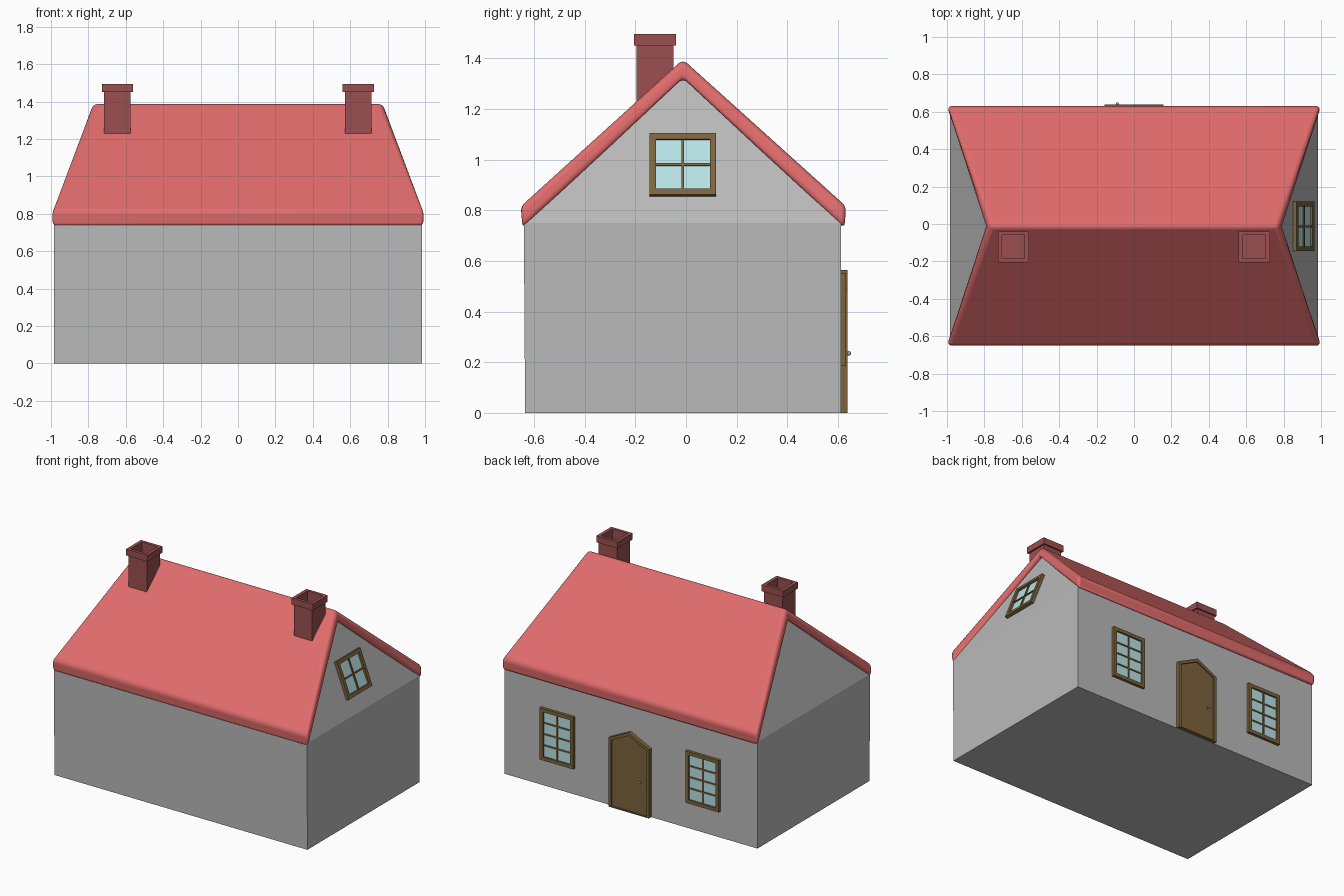
import bpy, bmesh, math
from mathutils import Matrix, Vector

if "Cube" in bpy.data.objects:
    bpy.data.objects.remove(bpy.data.objects["Cube"])


def material(name, rgb):
    m = bpy.data.materials.new(name)
    m.diffuse_color = (*rgb, 1)
    m.use_nodes = True
    m.node_tree.nodes["Principled BSDF"].inputs["Base Color"].default_value = m.diffuse_color
    return m


WALL = material("grey plaster", (0.49, 0.49, 0.49))
ROOF = material("red roof", (0.75, 0.15, 0.15))
BRICK = material("dark red brick", (0.33, 0.078, 0.078))
WOOD = material("brown wood", (0.205, 0.127, 0.045))
GLASS = material("pale blue glass", (0.52, 0.82, 0.86))
METAL = material("grey metal", (0.40, 0.40, 0.40))


def finish(name, bm, mat, matrix=Matrix()):
    bmesh.ops.recalc_face_normals(bm, faces=bm.faces)
    me = bpy.data.meshes.new(name)
    bm.to_mesh(me)
    bm.free()
    me.transform(matrix)
    me.materials.append(mat)
    ob = bpy.data.objects.new(name, me)
    bpy.context.collection.objects.link(ob)
    return ob


def add_box(bm, lo, hi):
    lo, hi = Vector(lo), Vector(hi)
    bmesh.ops.create_cube(bm, size=1, matrix=Matrix.Translation((lo + hi) / 2)
                          @ Matrix.Diagonal((*(hi - lo), 1)))


def add_prism(bm, pts, z0, z1):
    f = bm.faces.new([bm.verts.new((x, y, z0)) for x, y in pts])
    ext = bmesh.ops.extrude_face_region(bm, geom=[f], use_keep_orig=True)
    new = [v for v in ext["geom"] if isinstance(v, bmesh.types.BMVert)]
    bmesh.ops.translate(bm, verts=new, vec=(0, 0, z1 - z0))


def add_ring(bm, outer, inner, z0, z1):
    """Closed frame between two outlines with matching corners."""
    rows = [[bm.verts.new((x, y, z)) for x, y in pts]
            for pts, z in ((outer, z0), (outer, z1), (inner, z1), (inner, z0))]
    n = len(outer)
    for r in range(4):
        a, b = rows[r], rows[(r + 1) % 4]
        for i in range(n):
            j = (i + 1) % n
            bm.faces.new((a[i], a[j], b[j], b[i]))


def rect(w, h):
    return [(-w, -h), (w, -h), (w, h), (-w, h)]


def wall_frame(origin, up, out):
    """Local x runs along the wall, y up it, z out of it."""
    up, out = Vector(up).normalized(), Vector(out).normalized()
    m = Matrix((up.cross(out), up, out)).transposed().to_4x4()
    return Matrix.Translation(origin) @ m


# House body with inward-leaning gables
LEAN, BACK = 0.39, 0.612
bm = bmesh.new()
loops = [[bm.verts.new((x, y, z)) for x, y in
          ((-0.985, -y0), (0.985, -y0), (0.985, BACK), (-0.985, BACK))]
         for z, y0 in ((0, 0.635), (0.75, 0.64))]
ridge = [bm.verts.new((s * 0.759, -0.012, 1.33)) for s in (-1, 1)]
lo, hi = loops
bm.faces.new(lo)
for i in range(4):
    j = (i + 1) % 4
    bm.faces.new((lo[i], lo[j], hi[j], hi[i]))
bm.faces.new((hi[0], hi[1], ridge[1], ridge[0]))
bm.faces.new((hi[2], hi[3], ridge[0], ridge[1]))
bm.faces.new((hi[1], hi[2], ridge[1]))
bm.faces.new((hi[3], hi[0], ridge[0]))
finish("house_walls", bm, WALL)

# Roof: folded slab with slanted ends and rounded edges
outer = [(-0.652, 0.815), (-0.012, 1.395), (0.632, 0.815)]
inner = [(-0.645, 0.728), (-0.012, 1.322), (0.625, 0.728)]
bm = bmesh.new()
ends = []
for s in (-1, 1):
    ends.append([bm.verts.new((s * min(1.0, 1.0 - LEAN * (z - 0.805)), y, z))
                 for y, z in outer + inner[::-1]])
for e in ends:
    bm.faces.new((e[0], e[1], e[4], e[5]))
    bm.faces.new((e[1], e[2], e[3], e[4]))
for i in range(6):
    j = (i + 1) % 6
    bm.faces.new((ends[0][i], ends[0][j], ends[1][j], ends[1][i]))
roof = finish("roof", bm, ROOF)
bev = roof.modifiers.new("round_edges", "BEVEL")
bev.width = 0.022
bev.segments = 4
bev.limit_method = "ANGLE"
bev.angle_limit = math.radians(30)
bpy.context.view_layer.objects.active = roof
roof.select_set(True)
bpy.ops.object.shade_smooth_by_angle(angle=math.radians(35))
roof.select_set(False)

# Chimneys: hollow stack with a wider cap
for name, cx in (("left_chimney", -0.645), ("right_chimney", 0.643)):
    bm = bmesh.new()
    add_ring(bm, rect(0.071, 0.073), rect(0.060, 0.062), 1.15, 1.455)
    add_ring(bm, rect(0.083, 0.083), rect(0.060, 0.062), 1.45, 1.495)
    add_box(bm, (-0.062, -0.064, 1.15), (0.062, 0.064, 1.385))
    finish(name, bm, BRICK, Matrix.Translation((cx, -0.122, 0)))


# Windows: frame, glazing bars and glass
def window(name, m, w, h, rows, depth):
    border, bar = 0.025, 0.005
    iw, ih = w / 2 - border, h / 2 - border
    bm = bmesh.new()
    add_ring(bm, rect(w / 2, h / 2), rect(iw, ih), -0.003, depth)
    add_box(bm, (-bar, -ih, 0), (bar, ih, depth * 0.75))
    for r in range(1, rows):
        y = -ih + 2 * ih * r / rows
        add_box(bm, (-iw, y - bar, 0), (iw, y + bar, depth * 0.7))
    finish(name + "_frame", bm, WOOD, m)
    bm = bmesh.new()
    add_box(bm, (-iw, -ih, 0), (iw, ih, 0.008))
    finish(name + "_glass", bm, GLASS, m)


for name, x in (("back_window_left", 0.567), ("back_window_right", -0.567)):
    window(name, wall_frame((x, BACK, 0.367), (0, 0, 1), (0, 1, 0)),
           0.26, 0.365, 4, 0.02)
zc = 0.976
window("gable_window",
       wall_frame((0.985 - LEAN * (zc - 0.75), -0.0125, zc), (-LEAN, 0, 1), (1, 0, LEAN)),
       0.263, 0.26, 2, 0.022)

# Back door: peaked frame, panel and knob
door_m = wall_frame((0, BACK, 0), (0, 0, 1), (0, 1, 0))


def door_outline(w, base, shoulder, peak):
    return [(-w, base), (w, base), (w, shoulder), (0, peak), (-w, shoulder)]


bm = bmesh.new()
add_ring(bm, door_outline(0.158, 0, 0.485, 0.563),
         door_outline(0.138, 0.008, 0.472, 0.54), -0.003, 0.026)
finish("door_frame", bm, WOOD, door_m)
bm = bmesh.new()
add_prism(bm, door_outline(0.14, 0.004, 0.474, 0.542), -0.003, 0.016)
finish("door_panel", bm, WOOD, door_m)
bm = bmesh.new()
bmesh.ops.create_uvsphere(bm, u_segments=12, v_segments=8, radius=0.009,
                          matrix=Matrix.Translation((0.088, 0.235, 0.030)))
add_box(bm, (0.084, 0.231, 0.01), (0.092, 0.239, 0.03))
finish("door_knob", bm, METAL, door_m)
